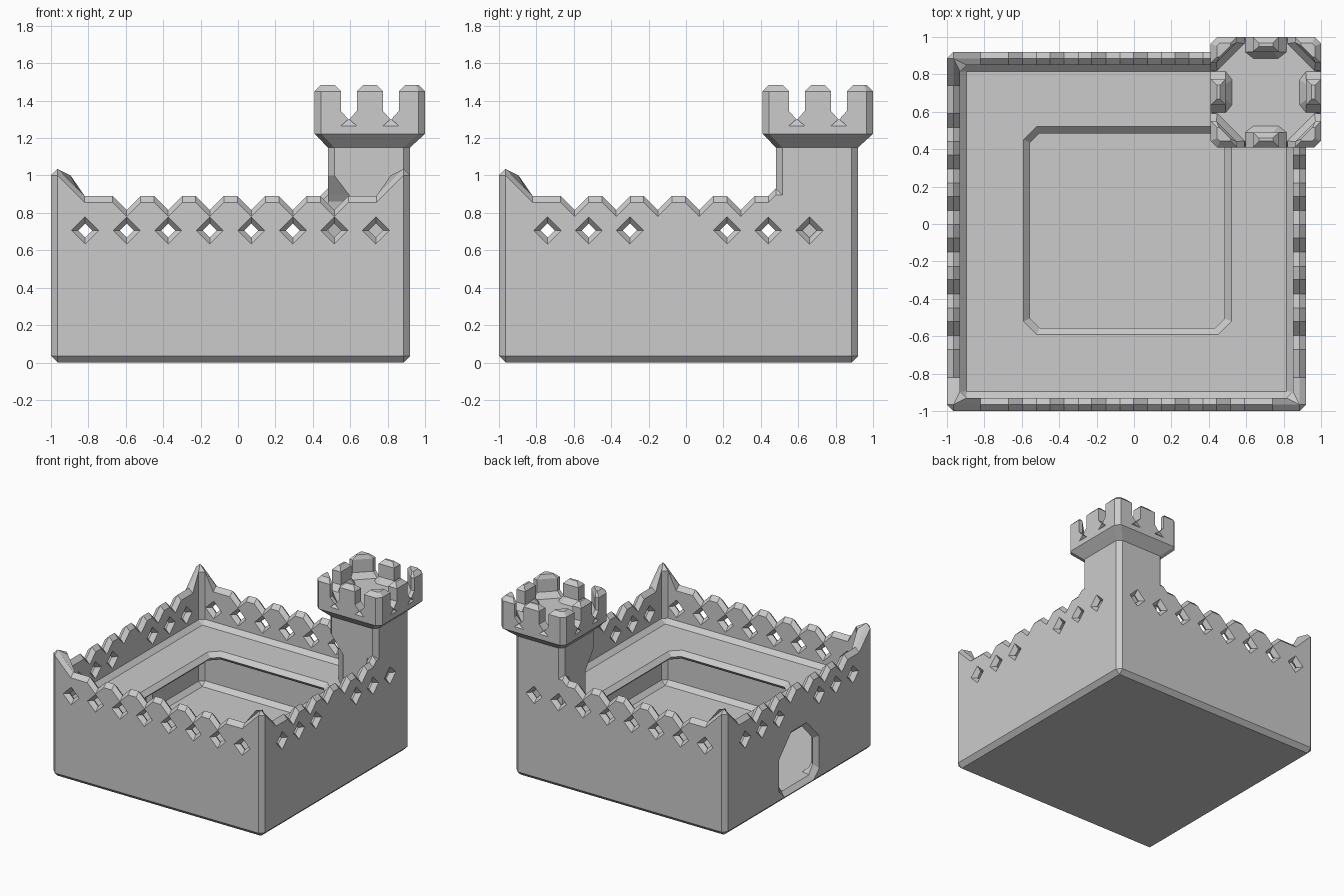
import bpy, bmesh, math
from mathutils import Matrix, Vector

if "Cube" in bpy.data.objects:
    bpy.data.objects.remove(bpy.data.objects["Cube"])

stone = bpy.data.materials.new("stone_grey")
stone.diffuse_color = (0.6, 0.6, 0.6, 1)
stone.use_nodes = True
stone.node_tree.nodes["Principled BSDF"].inputs["Base Color"].default_value = stone.diffuse_color

LO, HI, B = -1.0, 0.92, 0.035      # castle extent and chamfer size
MID = (LO + HI) / 2


def finish(name, bm):
    bmesh.ops.remove_doubles(bm, verts=bm.verts, dist=1e-4)
    bmesh.ops.recalc_face_normals(bm, faces=bm.faces)
    me = bpy.data.meshes.new(name)
    bm.to_mesh(me)
    bm.free()
    me.materials.append(stone)
    ob = bpy.data.objects.new(name, me)
    bpy.context.collection.objects.link(ob)
    return ob


def loft(bm, rings, caps=True, closed=False):
    """Skin a stack of equal-length point loops."""
    vs = [[bm.verts.new(p) for p in r] for r in rings]
    n = len(vs[0])
    pairs = list(zip(vs, vs[1:])) + ([(vs[-1], vs[0])] if closed else [])
    for a, b in pairs:
        for i in range(n):
            j = (i + 1) % n
            bm.faces.new((a[i], a[j], b[j], b[i]))
    if caps:
        bm.faces.new(vs[0][::-1])
        bm.faces.new(vs[-1])


def octo(lo, hi, c, z, ci=None):
    """Square with cut corners; ci is the cut of the (lo, lo) corner."""
    ci = c if ci is None else ci
    return [(lo + ci, lo, z), (hi - c, lo, z), (hi, lo + c, z), (hi, hi - c, z),
            (hi - c, hi, z), (lo + c, hi, z), (lo, hi - c, z), (lo, lo + ci, z)]


# Crest outlines along a side
notches = [-0.595 + 0.222 * i for i in range(6)]
full = [(LO + B, 1.035), (-0.82, 0.89)]
for s in notches:
    full += [(s - 0.075, 0.89), (s, 0.815), (s + 0.075, 0.89)]
full += [(0.74, 0.89), (HI - B, 1.035)]
to_tower = [p for p in full if p[0] < 0.4] + [(0.44, 0.89), (0.48, 0.93), (HI - B, 0.93)]
from_tower = [(2 * MID - s, z) for s, z in full]
from_tower = [(s, z) for s, z in to_tower[::-1]]


# Curtain walls with floor: one ring of vertical wall profiles
def station(side, s, z):
    out = []
    for off, h in ((B, 0), (0, B), (0, z - B), (B, z), (2 * B, z - B),
                   (2 * B, 0.105), (3 * B, 0.07)):
        c = B if off <= B else 3 * B
        t = min(max(s, LO + c), HI - c)
        out.append({'front': (t, LO + off, h), 'right': (HI - off, t, h),
                    'back': (t, HI - off, h), 'left': (LO + off, t, h)}[side])
    return out


cols = [station('front', *p) for p in full]
cols += [station('right', *p) for p in to_tower]
cols += [station('back', *p) for p in from_tower]
cols += [station('left', *p) for p in full[::-1]]
bm = bmesh.new()
loft(bm, [list(r) for r in zip(*cols)])
walls = finish("curtain_walls", bm)

# Cutters: flared diamond loopholes and the gate
bm = bmesh.new()


def place(side, s, z, d):
    return {'front': (s, LO + d, z), 'right': (HI - d, s, z),
            'back': (s, HI - d, z), 'left': (LO + d, s, z)}[side]


def loophole(side, s):
    rings = []
    for d, r in ((-0.01, 0.083), (B, 0.038), (0.08, 0.083)):
        rings.append([place(side, s + a, 0.706 + b, d)
                      for a, b in ((r, 0), (0, r), (-r, 0), (0, -r))])
    loft(bm, rings)


for i in range(8):
    for side in ('front', 'back'):
        loophole(side, -0.817 + 0.222 * i)
for s in (-0.74, -0.52, -0.30, 0.22, 0.44, 0.66):
    for side in ('left', 'right'):
        loophole(side, s)


def arch(d, e, bottom):
    half = [(0.19 - e * 0.4, bottom), (0.26 - e, bottom + 0.07),
            (0.26 - e, 0.37 - e * 0.4), (0.1 - e * 0.4, 0.54 - e)]
    pts = half + [(-a, b) for a, b in half[::-1]]
    return [place('left', MID + a, b, d) for a, b in pts]


loft(bm, [arch(-0.01, -0.01, 0.025), arch(B, B, 0.0702),
          arch(2 * B, 0, 0.0702), arch(0.12, 0, 0.0702)])
cutter = finish("opening_cutter", bm)
cutter.hide_render = True
cutter.hide_viewport = True
mod = walls.modifiers.new("openings", 'BOOLEAN')
mod.operation = 'DIFFERENCE'
mod.solver = 'EXACT'
mod.object = cutter

# Walkway around the courtyard opening
bm = bmesh.new()
loft(bm, [octo(LO + o, HI - o, c, z) for o, c, z in
          ((0.06, 0.02, 0.505), (0.06, 0.02, 0.61), (0.07, 0.035, 0.61), (0.105, 0.001, 0.575))]
     + [octo(-0.59, 0.52, 0.07, 0.575), octo(-0.555, 0.485, 0.05, 0.54),
        octo(-0.59, 0.52, 0.07, 0.505)], caps=False, closed=True)
finish("walkway", bm)

# Tower shaft, flare and roof floor
bm = bmesh.new()
loft(bm, [octo(0.48, 0.87, B, 0.07, 0.14), octo(0.48, 0.87, B, 0.86, 0.14),
          octo(0.48, 0.87, B, 0.895, 0.115), octo(0.48, 0.92, B, 0.895, 0.115),
          octo(0.48, 0.92, B, 1.0), octo(0.48, 0.92, B, 1.15),
          octo(0.41, 1.0, B, 1.222), octo(0.41, 1.0, B, 1.265),
          octo(0.445, 0.965, 0.02, 1.30)])
finish("tower", bm)

# Tower battlements: a corner and a middle merlon, turned four times
H = 0.295
bm = bmesh.new()
for k in range(4):
    turn = Matrix.Translation((0.705, 0.705, 0)) @ Matrix.Rotation(k * math.pi / 2, 4, 'Z')
    corner, middle = [], []
    for z, e, L, q in ((1.265, 0, 0.14, 0.035), (1.30, 0, 0.18, 0.035), (1.345, 0, 0.14, 0.03),
                       (1.45, 0, 0.14, 0.03), (1.483, 0.033, 0.107, 0.045)):
        a = B + e * 0.4
        pts = [(e, a), (a, e), (L, e), (L, q), (q, L), (e, L)]
        corner.append([turn @ Vector((x - H, y - H, z)) for x, y in pts])
    for z, w, f, d in ((1.265, 0.07, 0, 0.07), (1.30, 0.11, 0, 0.115), (1.345, 0.07, 0, 0.08),
                       (1.45, 0.07, 0, 0.08), (1.483, 0.037, 0.033, 0.05)):
        pts = [(-w, f), (w, f), (w, min(d, 0.08)), (w * 0.6, d), (-w * 0.6, d), (-w, min(d, 0.08))]
        middle.append([turn @ Vector((x, y - H, z)) for x, y in pts])
    loft(bm, corner)
    loft(bm, middle)
finish("tower_battlements", bm)
